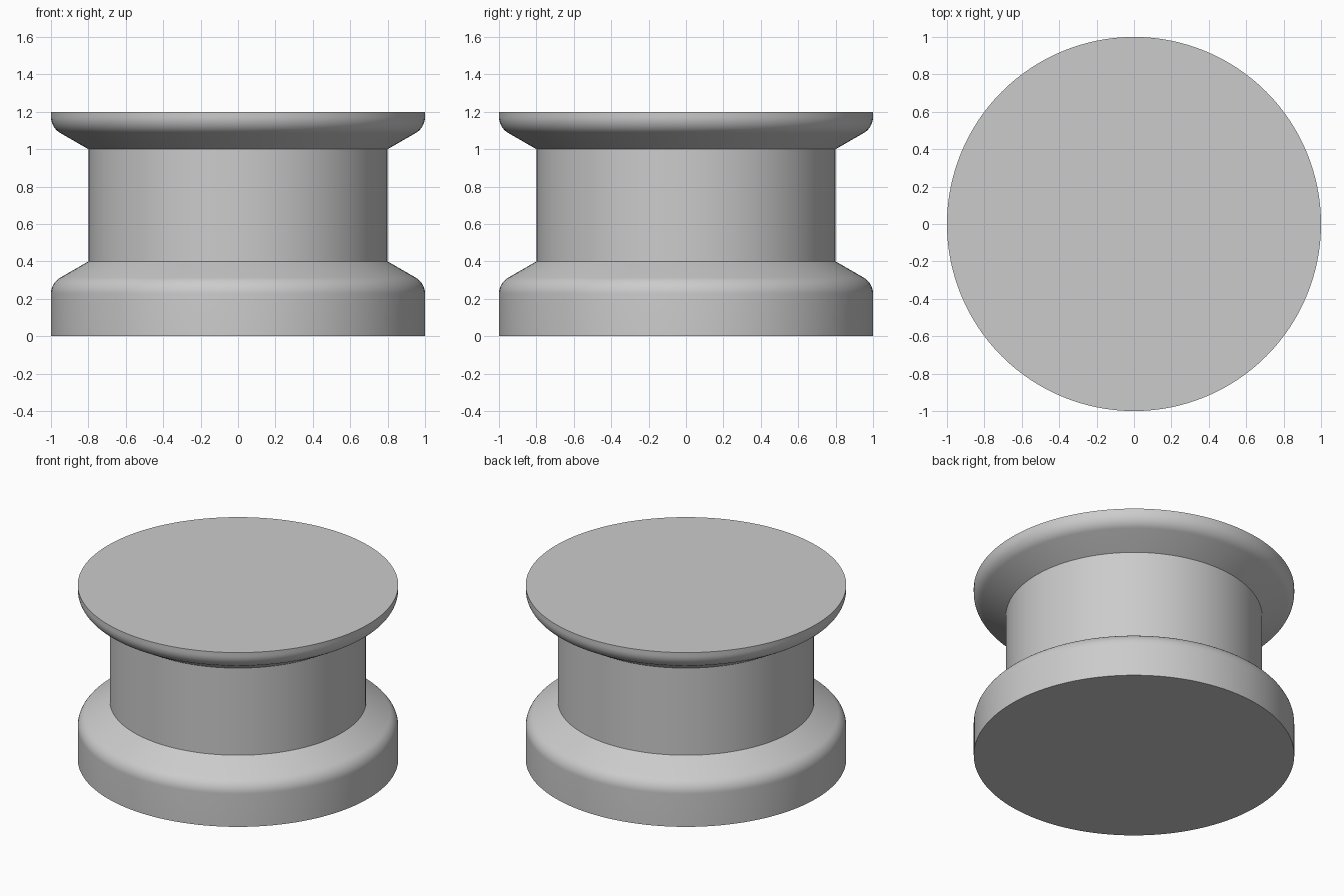
import bpy
import bmesh
from math import sin, cos, tan, radians, pi

SEGMENTS = 128
ARC_STEPS = 10
RIM, WAIST, HEIGHT = 1.0, 0.8, 1.2
FILLET = 0.1
SLOPE = radians(30)

cube = bpy.data.objects.get("Cube")
if cube:
    bpy.data.objects.remove(cube, do_unlink=True)

grey = bpy.data.materials.new("plain grey")
grey.use_nodes = True
colour = (0.6, 0.6, 0.6, 1.0)
grey.diffuse_color = colour
grey.node_tree.nodes["Principled BSDF"].inputs["Base Color"].default_value = colour


def rounded_shoulder(neck_z, direction):
    """Fillet between the upright rim and the cone, listed from rim to neck."""
    corner = neck_z - direction * (RIM - WAIST) * tan(SLOPE)
    start = corner - direction * FILLET * tan(pi / 6)
    points = []
    for i in range(ARC_STEPS + 1):
        a = (pi / 2 - SLOPE) * i / ARC_STEPS
        points.append((RIM - FILLET + FILLET * cos(a),
                       start + direction * FILLET * sin(a)))
    return points


# Half profile: thick base flange, waist, thin upper flange
profile = [(RIM, 0.0)]
profile += rounded_shoulder(0.4, 1)
profile += [(WAIST, 0.4), (WAIST, 1.0)]
profile += reversed(rounded_shoulder(1.0, -1))
profile += [(RIM, HEIGHT)]

# Turn the profile into rings, then bridge and cap them
bm = bmesh.new()
rings = []
for r, z in profile:
    rings.append([bm.verts.new((r * cos(2 * pi * k / SEGMENTS),
                                r * sin(2 * pi * k / SEGMENTS), z))
                  for k in range(SEGMENTS)])
for low, high in zip(rings, rings[1:]):
    for k in range(SEGMENTS):
        n = (k + 1) % SEGMENTS
        bm.faces.new((low[k], low[n], high[n], high[k]))
bm.faces.new(list(reversed(rings[0])))
bm.faces.new(rings[-1])

mesh = bpy.data.meshes.new("flanged_spool")
bm.to_mesh(mesh)
bm.free()
mesh.materials.append(grey)
spool = bpy.data.objects.new("flanged_spool", mesh)
bpy.context.collection.objects.link(spool)

# Smooth the turned sides, keep the rims and neck edges sharp
bpy.ops.object.select_all(action="DESELECT")
spool.select_set(True)
bpy.context.view_layer.objects.active = spool
bpy.ops.object.shade_smooth_by_angle(angle=radians(25))
